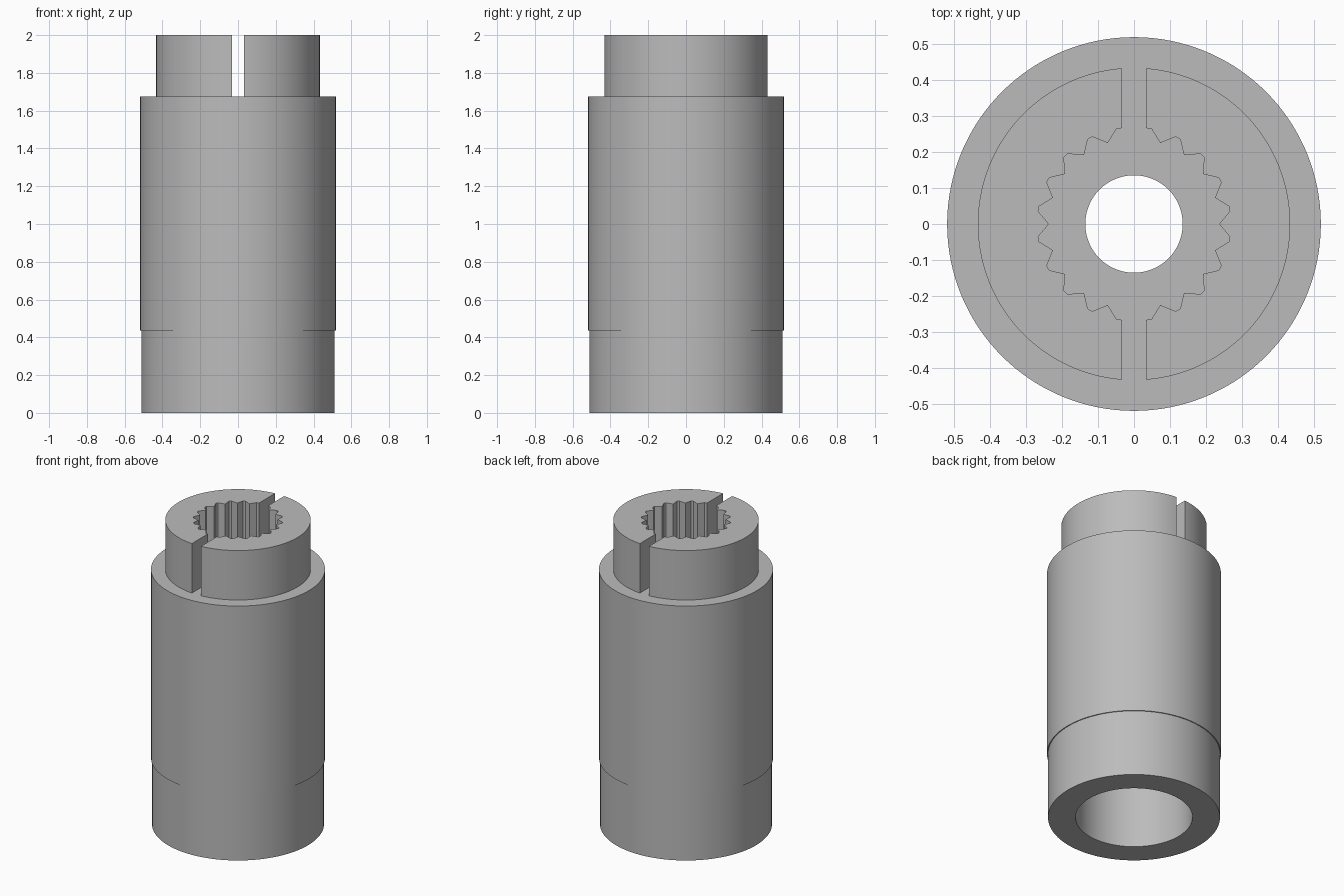
import bpy, bmesh
from math import sin, cos, asin, pi, radians, sqrt

cube = bpy.data.objects.get("Cube")
if cube:
    bpy.data.objects.remove(cube)

SHOULDER, TOP = 1.675, 2.0
COLLAR_R, SLOT_HALF = 0.433, 0.033
TIP_R, ROOT_R, TEETH = 0.236, 0.268, 20

steel = bpy.data.materials.new("grey steel")
steel.use_nodes = True
colour = (0.5, 0.5, 0.5, 1)
steel.diffuse_color = colour
steel.node_tree.nodes["Principled BSDF"].inputs["Base Color"].default_value = colour


def finish(name, bm):
    bmesh.ops.recalc_face_normals(bm, faces=bm.faces)
    mesh = bpy.data.meshes.new(name)
    bm.to_mesh(mesh)
    bm.free()
    mesh.materials.append(steel)
    obj = bpy.data.objects.new(name, mesh)
    bpy.context.collection.objects.link(obj)
    bpy.ops.object.select_all(action="DESELECT")
    obj.select_set(True)
    bpy.context.view_layer.objects.active = obj
    bpy.ops.object.shade_smooth_by_angle(angle=radians(20))
    return obj


def lathe(name, profile, steps=128):
    bm = bmesh.new()
    ring = [bm.verts.new((r, 0, z)) for r, z in profile]
    edges = [bm.edges.new((a, b)) for a, b in zip(ring, ring[1:] + ring[:1])]
    bmesh.ops.spin(bm, geom=ring + edges, cent=(0, 0, 0), axis=(0, 0, 1),
                   angle=2 * pi, steps=steps, use_merge=True)
    bmesh.ops.remove_doubles(bm, verts=bm.verts, dist=1e-5)
    return finish(name, bm)


# Sleeve: outer step, narrow through hole above, wide socket below
lathe("sleeve_body", [
    (0.348, 0), (0.512, 0), (0.512, 0.437), (0.518, 0.437),
    (0.518, SHOULDER), (0.135, SHOULDER), (0.135, 1.0), (0.348, 1.0)])


def collar_outline():
    """Half ring on +x: smooth outside, toothed inside, cut by the slot."""
    start = asin(SLOT_HALF / COLLAR_R)
    count = 64
    pts = []
    for i in range(count + 1):
        a = -pi / 2 + start + (pi - 2 * start) * i / count
        pts.append((COLLAR_R * cos(a), COLLAR_R * sin(a)))
    # Teeth, from the back slot to the front slot
    pitch = 2 * pi / TEETH
    inner = [(SLOT_HALF, sqrt(ROOT_R ** 2 - SLOT_HALF ** 2))]
    for k in range(TEETH // 2):
        mid = pi / 2 - (k + 0.5) * pitch
        for offset, r in ((2.3, ROOT_R - 0.004), (1.5, ROOT_R),
                          (-1.5, ROOT_R), (-2.3, ROOT_R - 0.004)):
            a = mid + radians(offset)
            inner.append((r * cos(a), r * sin(a)))
        a = mid - pitch / 2
        inner.append((TIP_R * cos(a), TIP_R * sin(a)))
    inner = [p for p in inner[1:] if p[0] > SLOT_HALF + 0.002]
    root_y = sqrt(ROOT_R ** 2 - SLOT_HALF ** 2)
    return pts + [(SLOT_HALF, root_y)] + inner + [(SLOT_HALF, -root_y)]


# Two splined collar halves, separated by the slot
for name, side in (("collar_half_left", 1), ("collar_half_right", -1)):
    bm = bmesh.new()
    base = bm.faces.new([bm.verts.new((side * x, side * y, SHOULDER - 0.01))
                         for x, y in collar_outline()])
    bottom = bmesh.ops.extrude_face_region(bm, geom=[base], use_keep_orig=True)
    raised = [v for v in bottom["geom"] if isinstance(v, bmesh.types.BMVert)]
    bmesh.ops.translate(bm, verts=raised, vec=(0, 0, TOP - SHOULDER + 0.01))
    finish(name, bm)
